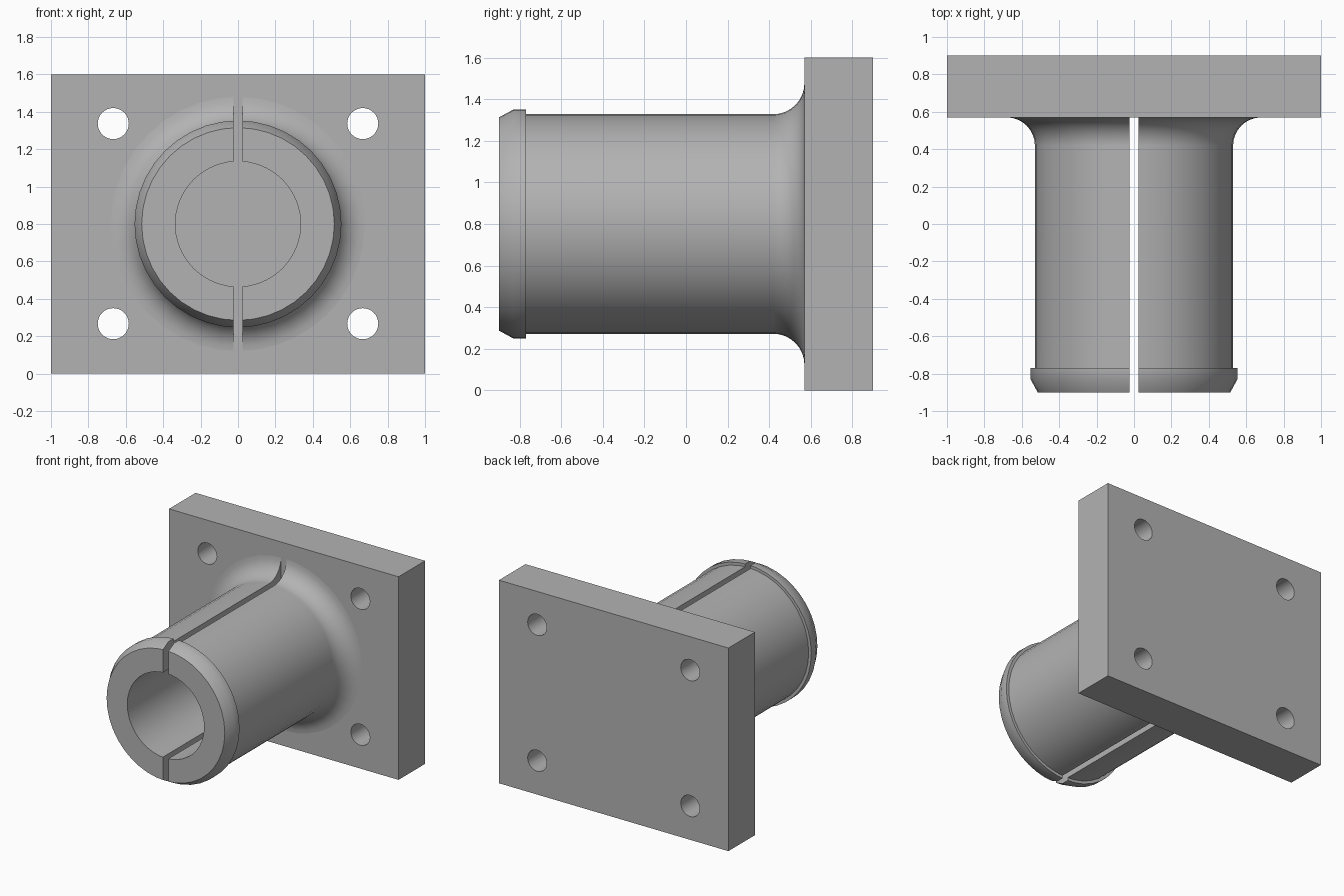
import bpy, bmesh, math
from mathutils import Matrix, Vector

cube = bpy.data.objects.get("Cube")
if cube:
    bpy.data.objects.remove(cube, do_unlink=True)

gray = bpy.data.materials.new("plain_gray")
gray.use_nodes = True
COLOUR = (0.45, 0.45, 0.45, 1)
gray.diffuse_color = COLOUR
gray.node_tree.nodes["Principled BSDF"].inputs["Base Color"].default_value = COLOUR

AXIS_Z = 0.8          # height of the tube axis
PLATE_FRONT, PLATE_BACK = 0.57, 0.9


def add_object(name, bm):
    bmesh.ops.recalc_face_normals(bm, faces=bm.faces)
    mesh = bpy.data.meshes.new(name)
    bm.to_mesh(mesh)
    bm.free()
    mesh.materials.append(gray)
    obj = bpy.data.objects.new(name, mesh)
    bpy.context.collection.objects.link(obj)
    return obj


def box(name, low, high):
    bm = bmesh.new()
    low, high = Vector(low), Vector(high)
    size = Matrix.Diagonal((*(high - low), 1))
    bmesh.ops.create_cube(bm, size=1, matrix=Matrix.Translation((low + high) / 2) @ size)
    return add_object(name, bm)


def lathe(name, profile, steps):
    """Revolve a closed (radius, y) profile around the tube axis."""
    bm = bmesh.new()
    verts = [bm.verts.new((0, y, AXIS_Z + r)) for r, y in profile]
    edges = [bm.edges.new((a, b)) for a, b in zip(verts, verts[1:] + verts[:1])]
    bmesh.ops.spin(bm, geom=verts + edges, cent=(0, 0, AXIS_Z), axis=(0, 1, 0),
                   angle=math.tau, steps=steps, use_merge=True)
    bmesh.ops.remove_doubles(bm, verts=bm.verts, dist=1e-5)
    return add_object(name, bm)


def combine(obj, other, operation):
    mod = obj.modifiers.new(operation, 'BOOLEAN')
    mod.object, mod.operation, mod.solver = other, operation, 'EXACT'
    bpy.context.view_layer.objects.active = obj
    bpy.ops.object.modifier_apply(modifier=mod.name)
    bpy.data.objects.remove(other, do_unlink=True)


# Mounting plate with four bolt holes
flange = box("flanged_split_tube", (-1, PLATE_FRONT, 0), (1, PLATE_BACK, 1.6))
for x in (-0.667, 0.667):
    for z in (0.267, 1.337):
        bm = bmesh.new()
        place = Matrix.Translation((x, 0.735, z)) @ Matrix.Rotation(math.pi / 2, 4, 'X')
        bmesh.ops.create_cone(bm, cap_ends=True, segments=32, radius1=0.083,
                              radius2=0.083, depth=0.6, matrix=place)
        combine(flange, add_object("bolt_hole_cutter", bm), 'DIFFERENCE')

# Tube with chamfered lip and a rounded fillet at the plate
ROOT, R, FILLET = PLATE_FRONT + 0.03, 0.53, 0.15
profile = [(0.335, ROOT), (0.335, -0.9), (0.515, -0.9), (0.553, -0.83),
           (0.553, -0.77), (R, -0.77)]
for i in range(9):
    a = math.pi / 2 * i / 8
    profile.append((R + FILLET * (1 - math.cos(a)),
                    PLATE_FRONT - FILLET * (1 - math.sin(a))))
profile.append((R + FILLET, ROOT))
tube = lathe("tube", profile, 40)

# Slot running through the top and bottom walls of the tube
slot = box("slot_cutter", (-0.024, -1, 0), (0.024, 0.7, 1.6))
combine(tube, slot, 'DIFFERENCE')
combine(flange, tube, 'UNION')

# Smooth the round surfaces, keep the machined edges crisp
bpy.ops.object.select_all(action='DESELECT')
flange.select_set(True)
bpy.context.view_layer.objects.active = flange
bpy.ops.object.shade_smooth_by_angle(angle=math.radians(30))
weighted = flange.modifiers.new("weighted_normals", 'WEIGHTED_NORMAL')
weighted.keep_sharp = True
